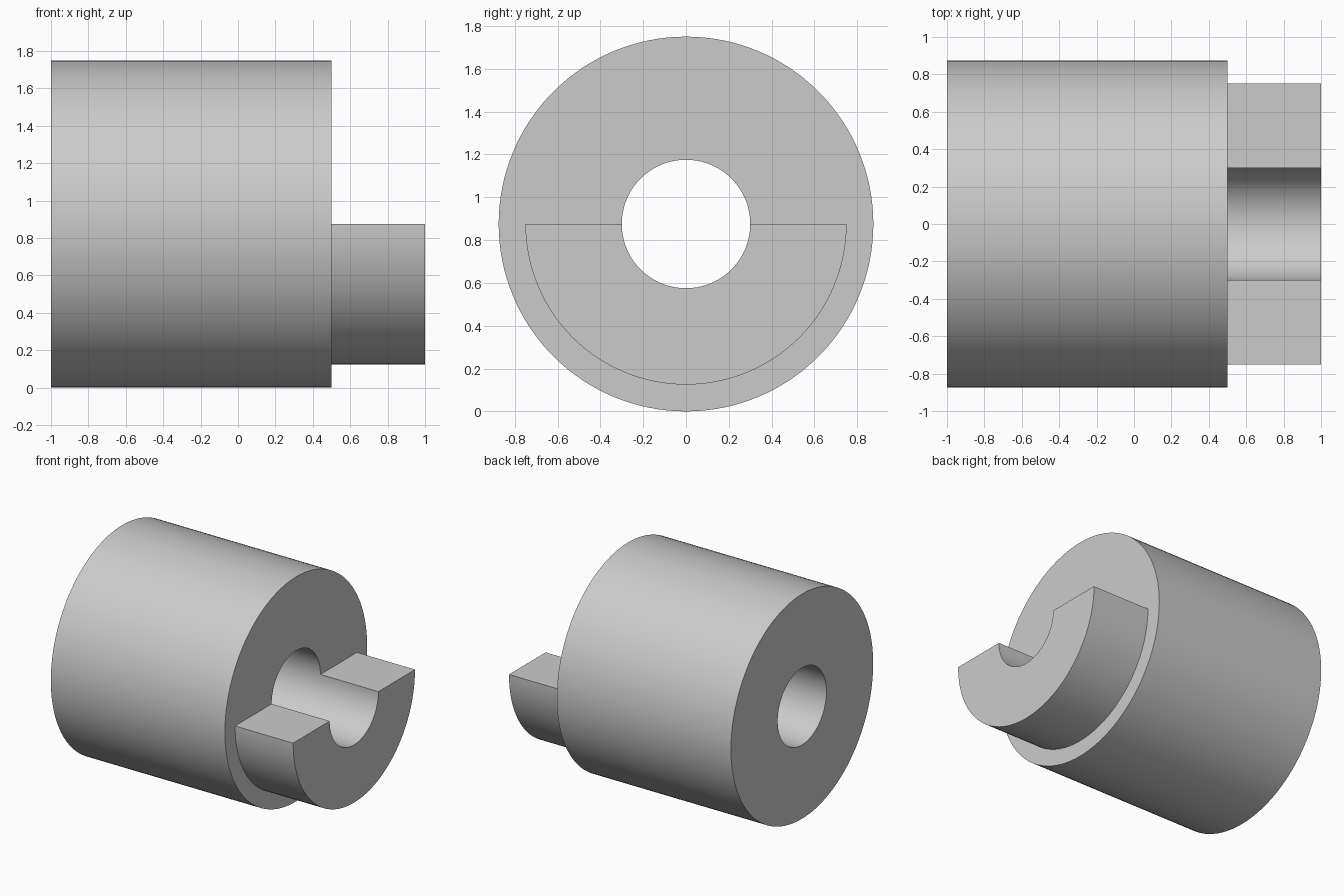
import bpy, bmesh
from math import pi, cos, sin, radians

if "Cube" in bpy.data.objects:
    bpy.data.objects.remove(bpy.data.objects["Cube"], do_unlink=True)

R_BODY, R_JAW, R_BORE = 0.875, 0.75, 0.30
X_BACK, X_STEP, X_TIP = -1.0, 0.5, 1.0
STEPS = 64  # segments per half turn

steel = bpy.data.materials.new("grey_steel")
steel.use_nodes = True
grey = (0.6, 0.6, 0.6, 1)
steel.diffuse_color = grey
steel.node_tree.nodes["Principled BSDF"].inputs["Base Color"].default_value = grey


def half_turn(bm, profile, start):
    """Sweep a closed (x, radius) profile half a turn about the bore axis."""
    rings = []
    for i in range(STEPS + 1):
        a = start + pi * i / STEPS
        rings.append([bm.verts.new((x, r * cos(a), R_BODY + r * sin(a)))
                      for x, r in profile])
    n = len(profile)
    for p, q in zip(rings, rings[1:]):
        for j in range(n):
            k = (j + 1) % n
            bm.faces.new((p[j], p[k], q[k], q[j]))
    return rings


bm = bmesh.new()
body = [(X_BACK, R_BORE), (X_BACK, R_BODY), (X_STEP, R_BODY), (X_STEP, R_JAW)]
# Plain upper half
half_turn(bm, body + [(X_STEP, R_BORE)], 0)
# Lower half with the projecting jaw
lower = half_turn(bm, body + [(X_TIP, R_JAW), (X_TIP, R_BORE), (X_STEP, R_BORE)], pi)
# Flat driving faces of the jaw
for ring in (lower[0], lower[-1]):
    bm.faces.new(ring[3:])
bmesh.ops.remove_doubles(bm, verts=bm.verts[:], dist=0.0001)
bmesh.ops.recalc_face_normals(bm, faces=bm.faces[:])

mesh = bpy.data.meshes.new("jaw_coupling")
bm.to_mesh(mesh)
bm.free()
mesh.materials.append(steel)
coupling = bpy.data.objects.new("jaw_coupling", mesh)
bpy.context.collection.objects.link(coupling)

bpy.ops.object.select_all(action="DESELECT")
coupling.select_set(True)
bpy.context.view_layer.objects.active = coupling
bpy.ops.object.shade_smooth_by_angle(angle=radians(30))
